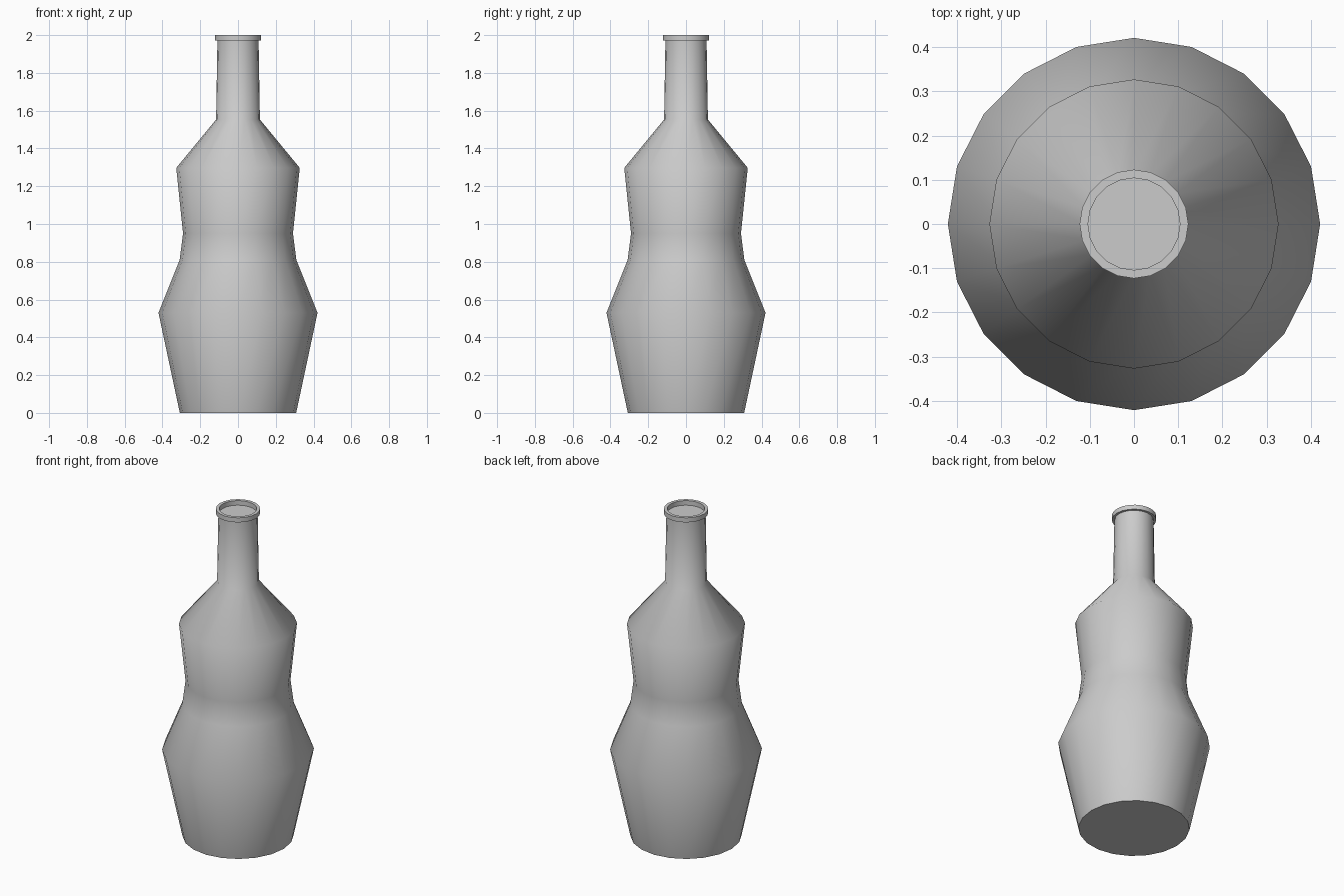
import bpy, bmesh, math

if "Cube" in bpy.data.objects:
    bpy.data.objects.remove(bpy.data.objects["Cube"])

SIDES = 20


def lathe(name, profile, closed=False):
    """Revolve (radius, z) points; open profiles get flat caps at both ends."""
    bm = bmesh.new()
    rings = []
    for r, z in profile:
        rings.append([bm.verts.new((r * math.cos(2 * math.pi * i / SIDES),
                                    r * math.sin(2 * math.pi * i / SIDES), z))
                      for i in range(SIDES)])
    pairs = list(zip(rings, rings[1:]))
    if closed:
        pairs.append((rings[-1], rings[0]))
    for a, b in pairs:
        for i in range(SIDES):
            j = (i + 1) % SIDES
            bm.faces.new((a[i], a[j], b[j], b[i]))
    if not closed:
        bm.faces.new(rings[0][::-1])
        bm.faces.new(rings[-1])
    bmesh.ops.recalc_face_normals(bm, faces=bm.faces)
    mesh = bpy.data.meshes.new(name)
    bm.to_mesh(mesh)
    bm.free()
    obj = bpy.data.objects.new(name, mesh)
    bpy.context.collection.objects.link(obj)
    bpy.ops.object.select_all(action='DESELECT')
    obj.select_set(True)
    bpy.context.view_layer.objects.active = obj
    bpy.ops.object.shade_smooth_by_angle(angle=math.radians(55))
    return obj


# Body: base, belly, waist, shoulder and neck, capped at the mouth
lathe("bottle_body", [(0.308, 0), (0.421, 0.53), (0.309, 0.81), (0.291, 0.95),
                      (0.327, 1.297), (0.116, 1.553), (0.109, 1.972)])

# Lip: raised ring around the recessed mouth
lathe("bottle_lip", [(0.104, 1.972), (0.123, 1.972), (0.123, 2.0), (0.104, 2.0)],
      closed=True)
